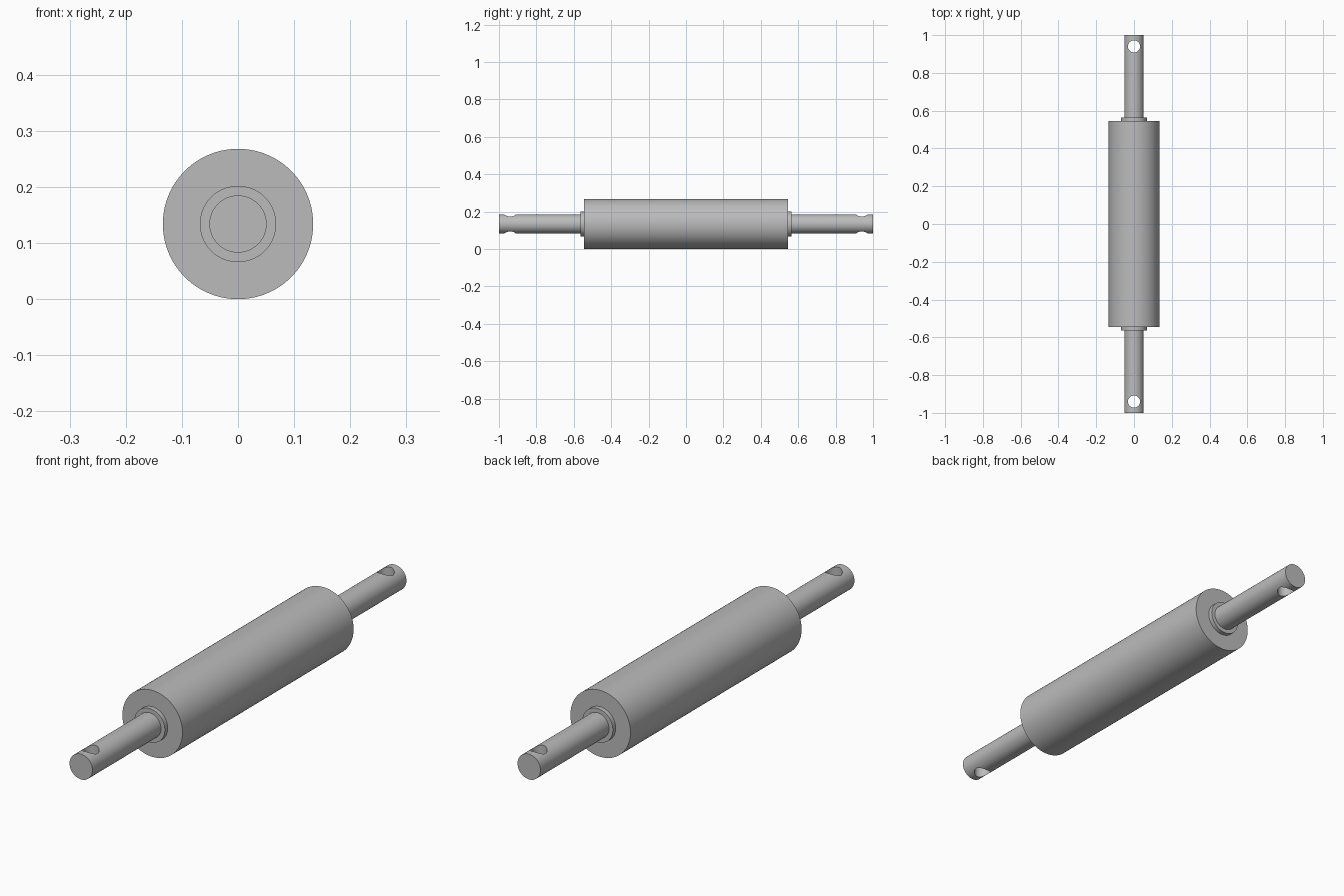
import bpy
import math

cube = bpy.data.objects.get("Cube")
if cube:
    bpy.data.objects.remove(cube, do_unlink=True)

BODY_R, COLLAR_R, SHAFT_R, HOLE_R = 0.134, 0.068, 0.051, 0.032
BODY_Y, COLLAR_Y, END_Y, HOLE_Y = 0.545, 0.563, 1.0, 0.94
SEGMENTS = 96

steel = bpy.data.materials.new("steel_grey")
steel.use_nodes = True
grey = (0.5, 0.5, 0.5, 1)
steel.diffuse_color = grey
steel.node_tree.nodes["Principled BSDF"].inputs["Base Color"].default_value = grey


def lathe(name, profile):
    """Closed solid turned around the y axis from (radius, y) points."""
    verts, faces = [], []
    for r, y in profile:
        for i in range(SEGMENTS):
            a = math.tau * i / SEGMENTS
            verts.append((r * math.cos(a), y, BODY_R + r * math.sin(a)))
    for k in range(len(profile) - 1):
        for i in range(SEGMENTS):
            j = (i + 1) % SEGMENTS
            a, b = k * SEGMENTS, (k + 1) * SEGMENTS
            faces.append((a + i, b + i, b + j, a + j))
    last = (len(profile) - 1) * SEGMENTS
    faces.append(tuple(range(SEGMENTS)))
    faces.append(tuple(last + i for i in reversed(range(SEGMENTS))))
    mesh = bpy.data.meshes.new(name)
    mesh.from_pydata(verts, [], faces)
    mesh.materials.append(steel)
    obj = bpy.data.objects.new(name, mesh)
    bpy.context.collection.objects.link(obj)
    return obj


def select(obj):
    bpy.ops.object.select_all(action="DESELECT")
    obj.select_set(True)
    bpy.context.view_layer.objects.active = obj


def smooth(obj):
    select(obj)
    bpy.ops.object.shade_smooth_by_angle(angle=math.radians(30))


# Roller body with a small collar at each end
smooth(lathe("roller_body", [
    (COLLAR_R, -COLLAR_Y), (COLLAR_R, -BODY_Y), (BODY_R, -BODY_Y),
    (BODY_R, BODY_Y), (COLLAR_R, BODY_Y), (COLLAR_R, COLLAR_Y)]))

# Shaft ends, each with a vertical cross hole
for name, side in (("front_shaft", -1), ("back_shaft", 1)):
    ends = sorted((side * COLLAR_Y, side * END_Y))
    shaft = lathe(name, [(SHAFT_R, y) for y in ends])
    bpy.ops.mesh.primitive_cylinder_add(
        vertices=48, radius=HOLE_R, depth=0.3,
        location=(0, side * HOLE_Y, BODY_R))
    cutter = bpy.context.object
    cutter.name = name + "_hole_cutter"
    cutter.hide_render = True
    cutter.data.materials.append(steel)
    select(shaft)
    cut = shaft.modifiers.new("cross_hole", "BOOLEAN")
    cut.operation = "DIFFERENCE"
    cut.solver = "EXACT"
    cut.object = cutter
    bpy.ops.object.modifier_apply(modifier=cut.name)
    bpy.data.objects.remove(cutter, do_unlink=True)
    smooth(shaft)
